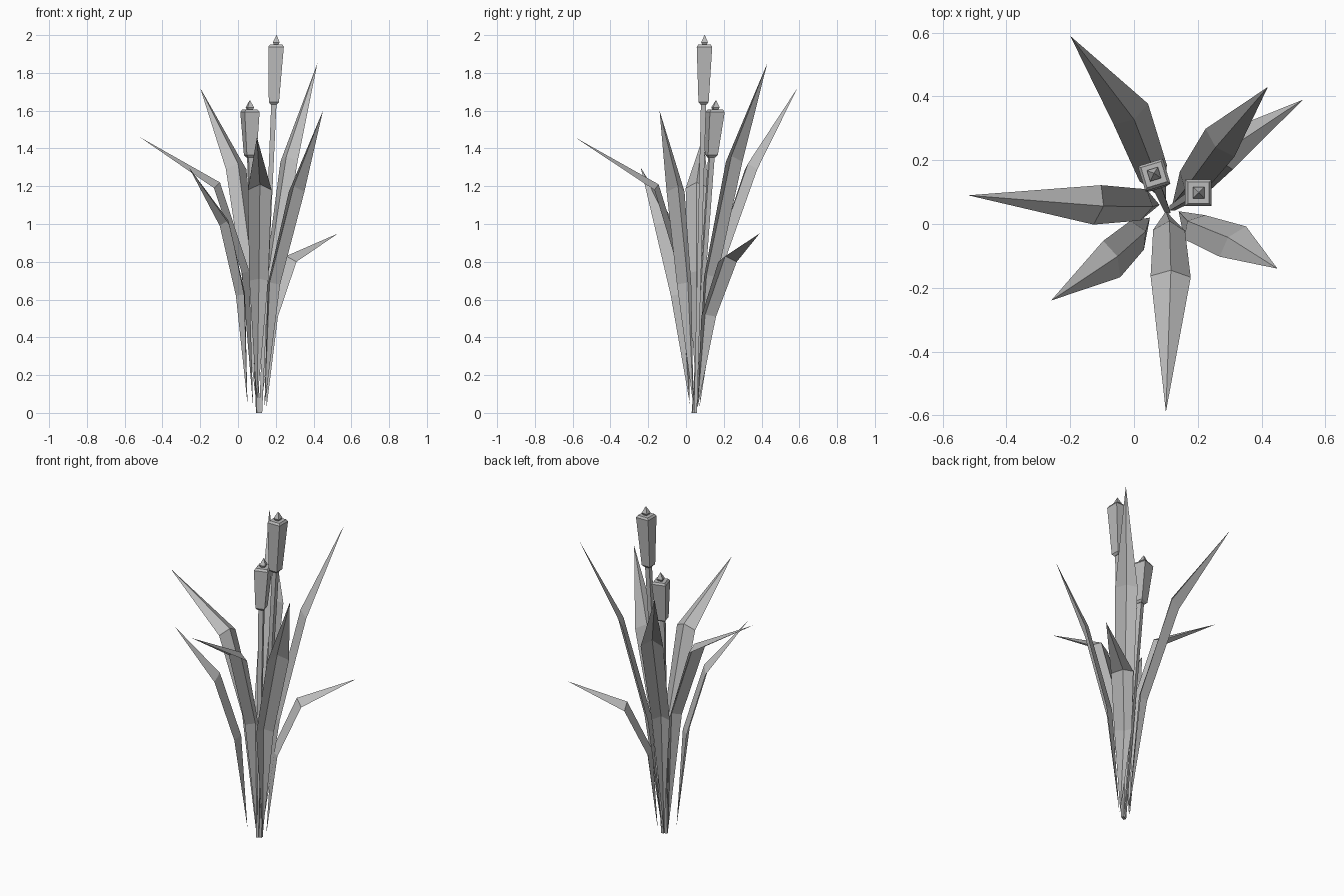
import bpy, bmesh, math
from mathutils import Vector

old_cube = bpy.data.objects.get("Cube")
if old_cube:
    bpy.data.objects.remove(old_cube, do_unlink=True)

# Single plain material
grey = bpy.data.materials.new("plain_grey")
grey.use_nodes = True
colour = (0.5, 0.5, 0.5, 1.0)
grey.diffuse_color = colour
grey.node_tree.nodes["Principled BSDF"].inputs["Base Color"].default_value = colour


def finish(bm, name, closed):
    """Turn a bmesh into a flat shaded object."""
    if closed:
        bmesh.ops.recalc_face_normals(bm, faces=bm.faces[:])
    mesh = bpy.data.meshes.new(name)
    bm.to_mesh(mesh)
    bm.free()
    mesh.materials.append(grey)
    obj = bpy.data.objects.new(name, mesh)
    bpy.context.collection.objects.link(obj)
    return obj


def make_leaf(name, yaw, base, middle, bend, tip):
    """Folded blade: a point, two creased cross-sections, a point."""
    bm = bmesh.new()
    angle = math.radians(yaw)
    outward = Vector((math.cos(angle), math.sin(angle), 0))
    across = Vector((-outward.y, outward.x, 0))
    up = Vector((0, 0, 1))

    def section(centre, half_width, crease):
        centre = Vector(centre)
        points = (centre - across * half_width, centre + crease, centre + across * half_width)
        return [bm.verts.new(point) for point in points]

    root = bm.verts.new(base)
    lower = section(middle, 0.05, up * 0.01 - outward * 0.03)
    upper = section(bend, 0.063, up * 0.03 - outward * 0.02)
    point = bm.verts.new(tip)
    for side in range(2):
        a, b = lower[side], lower[side + 1]
        c, d = upper[side], upper[side + 1]
        bm.faces.new((root, b, a))
        bm.faces.new((a, b, d, c))
        bm.faces.new((c, d, point))
    return finish(bm, name, False)


def make_square_loft(name, start, end, profile, yaw):
    """Four-sided loft along a line; profile holds (height, half width)."""
    bm = bmesh.new()
    start, end = Vector(start), Vector(end)
    rings = []
    for height, half_width in profile:
        centre = start.lerp(end, (height - start.z) / (end.z - start.z))
        ring = []
        for corner in range(4):
            angle = math.radians(yaw + 45 + corner * 90)
            offset = Vector((math.cos(angle), math.sin(angle), 0))
            ring.append(bm.verts.new(centre + offset * half_width * math.sqrt(2)))
        rings.append(ring)
    for low, high in zip(rings, rings[1:]):
        for i in range(4):
            j = (i + 1) % 4
            bm.faces.new((low[i], low[j], high[j], high[i]))
    bm.faces.new(rings[0][::-1])
    bm.faces.new(rings[-1])
    return finish(bm, name, True)


def make_cattail(prefix, root, neck, crown, yaw):
    """Stem, tapered seed head and pointed cap."""
    bottom, top = neck[2], crown[2]
    make_square_loft(prefix + "_stem", root, neck,
                     [(root[2], 0.008), (bottom, 0.014)], yaw)
    make_square_loft(prefix + "_seed_head", neck, crown,
                     [(bottom - 0.012, 0.017), (bottom, 0.027),
                      (top - 0.012, 0.041), (top, 0.033)], yaw)
    make_square_loft(prefix + "_cap", neck, crown,
                     [(top - 0.005, 0.01), (top + 0.012, 0.018),
                      (top + 0.05, 0.001)], yaw)


# Leaves: heading, then base, middle, bend and tip
make_leaf("back_right_leaf", 121, (0.10, 0.07, 0.02),
          (0.06, 0.16, 0.75), (-0.01, 0.345, 1.29), (-0.20, 0.59, 1.72))
make_leaf("back_left_tall_leaf", 46, (0.12, 0.06, 0.02),
          (0.18, 0.13, 0.72), (0.27, 0.255, 1.33), (0.42, 0.43, 1.85))
make_leaf("back_left_short_leaf", 39, (0.15, 0.06, 0.02),
          (0.18, 0.12, 0.51), (0.27, 0.22, 0.80), (0.53, 0.39, 0.95))
make_leaf("left_leaf", -41, (0.14, 0.04, 0.03),
          (0.19, -0.01, 0.68), (0.31, -0.055, 1.17), (0.45, -0.14, 1.60))
make_leaf("front_leaf", -92, (0.10, 0.04, 0.03),
          (0.11, -0.02, 0.70), (0.115, -0.165, 1.18), (0.10, -0.59, 1.46))
make_leaf("front_right_leaf", 205, (0.05, 0.02, 0.05),
          (0.01, -0.035, 0.62), (-0.07, -0.11, 0.99), (-0.26, -0.24, 1.30))
make_leaf("right_leaf", 169, (0.08, 0.06, 0.03),
          (0.03, 0.06, 0.74), (-0.115, 0.06, 1.19), (-0.52, 0.09, 1.46))

# Cattails
make_cattail("tall_cattail", (0.12, 0.05, 0.0), (0.19, 0.093, 1.645), (0.202, 0.098, 1.95), 0)
make_cattail("short_cattail", (0.105, 0.04, 0.0), (0.065, 0.135, 1.365), (0.063, 0.155, 1.605), 17)
